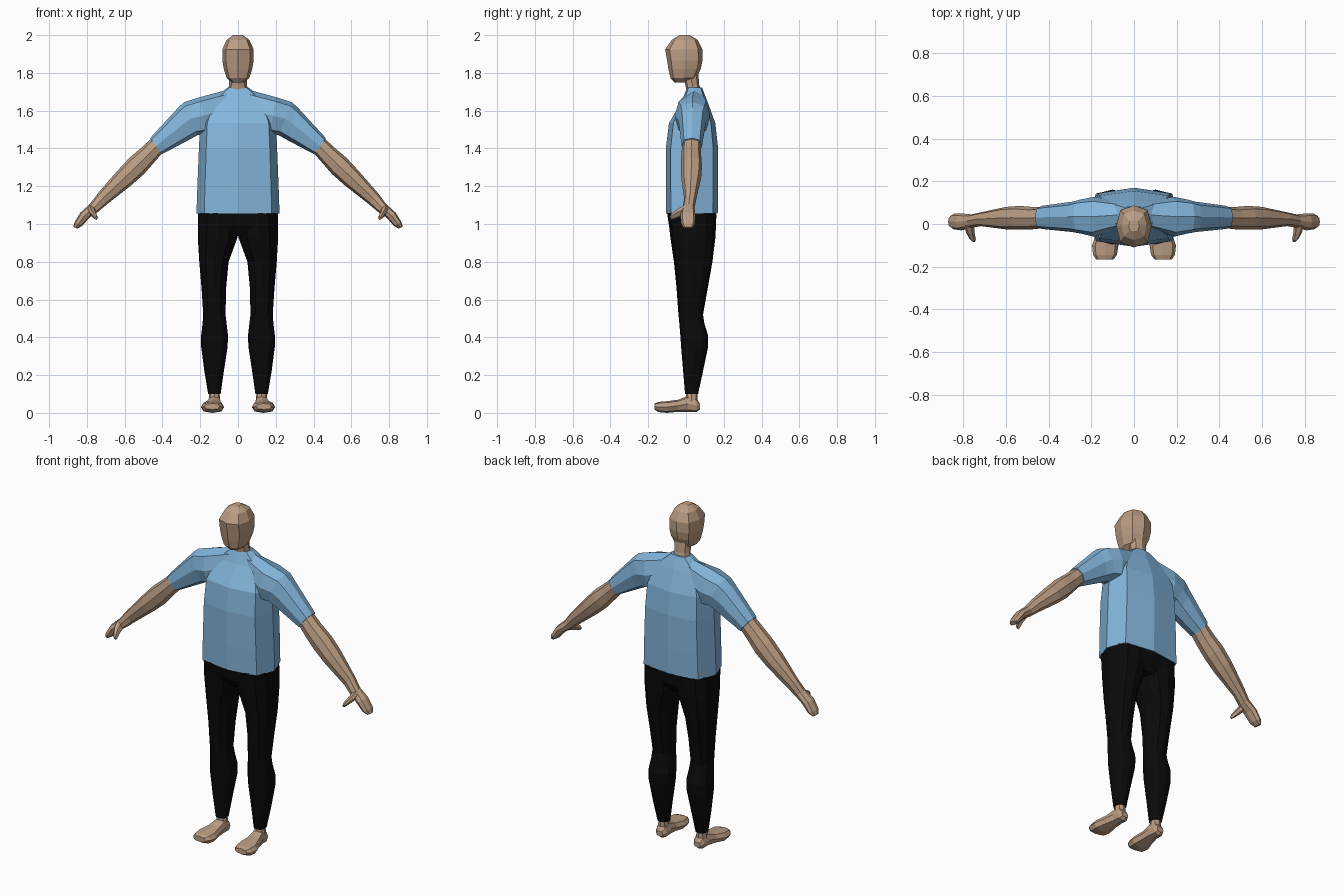
import bpy, bmesh
from math import cos, sin, pi
from mathutils import Vector


def mat(name, col):
    m = bpy.data.materials.new(name)
    m.diffuse_color = (*col, 1)
    return m


SKIN = mat("skin", (0.50, 0.34, 0.23))
BLUE = mat("blue_cloth", (0.23, 0.47, 0.72))
BLACK = mat("black_cloth", (0.003, 0.003, 0.003))


def ring(c, u, v, n, p):
    # superellipse section spanned by half-axes u and v
    c, u, v = Vector(c), Vector(u), Vector(v)
    pts = []
    for i in range(n):
        a = 2 * pi * i / n
        k = [(abs(t) ** p if abs(t) > 1e-6 else 0) * (1 if t > 0 else -1) for t in (cos(a), sin(a))]
        pts.append(c + u * k[0] + v * k[1])
    return pts


def loft(name, rings, material):
    bm = bmesh.new()
    rows = [[bm.verts.new(p) for p in r] for r in rings]
    n = len(rows[0])
    for a, b in zip(rows, rows[1:]):
        for i in range(n):
            j = (i + 1) % n
            bm.faces.new((a[i], a[j], b[j], b[i]))
    bm.faces.new(rows[0])
    bm.faces.new(rows[-1])
    bmesh.ops.recalc_face_normals(bm, faces=bm.faces)
    me = bpy.data.meshes.new(name)
    bm.to_mesh(me)
    bm.free()
    ob = bpy.data.objects.new(name, me)
    bpy.context.collection.objects.link(ob)
    me.materials.append(material)
    return ob


def upright(rows, n, p):
    # rows: z, x min, x max, y front, y back
    return [ring(((x0 + x1) / 2, (y0 + y1) / 2, z), ((x1 - x0) / 2, 0, 0),
                 (0, (y1 - y0) / 2, 0), n, p) for z, x0, x1, y0, y1 in rows]


def limb(rows, n, p, s):
    # rows: upper edge x,z, lower edge x,z, y front, y back
    return [ring((s * (tx + bx) / 2, (y0 + y1) / 2, (tz + bz) / 2),
                 (s * (tx - bx) / 2, 0, (tz - bz) / 2), (0, (y1 - y0) / 2, 0), n, p)
            for tx, tz, bx, bz, y0, y1 in rows]


def union(base, parts):
    bpy.context.view_layer.objects.active = base
    for o in parts:
        m = base.modifiers.new("union", 'BOOLEAN')
        m.operation = 'UNION'
        m.solver = 'EXACT'
        m.object = o
        bpy.ops.object.modifier_apply(modifier=m.name)
        bpy.data.objects.remove(o)


# head and neck
loft("head", upright([
    (1.75, -.03, .03, -.062, 0), (1.772, -.06, .06, -.082, .055),
    (1.82, -.075, .075, -.093, .078), (1.865, -.083, .083, -.1, .087),
    (1.925, -.083, .083, -.11, .087), (1.975, -.06, .06, -.075, .062),
    (2.0, -.025, .025, -.035, .018)], 8, .75), SKIN)
loft("neck", upright([(1.69, -.055, .055, .005, .085), (1.735, -.048, .048, -.003, .07),
                      (1.80, -.048, .048, -.02, .065)], 8, .9), SKIN)

# shirt: torso joined with two sleeves
torso = loft("shirt", upright([
    (1.055, -.22, .22, -.105, .168), (1.2, -.215, .215, -.107, .17),
    (1.40, -.207, .207, -.107, .17), (1.535, -.2, .2, -.09, .155),
    (1.65, -.155, .155, -.022, .113), (1.722, -.055, .055, .005, .085)], 8, .6), BLUE)
sleeves = [loft("sleeve", limb([
    (.04, 1.715, .04, 1.50, -.01, .10), (.20, 1.672, .17, 1.475, -.06, .128),
    (.285, 1.645, .215, 1.47, -.045, .115), (.315, 1.618, .26, 1.445, -.038, .105),
    (.465, 1.455, .402, 1.37, -.023, .085)], 8, .75, s), BLUE) for s in (-1, 1)]
union(torso, sleeves)

# trousers: pelvis joined with two legs
pelvis = loft("trousers", upright([
    (1.058, -.213, .213, -.1, .16), (.99, -.213, .213, -.09, .158),
    (.94, -.15, .15, -.06, .13)], 12, .7), BLACK)
legs = []
for s in (-1, 1):
    rows = [(1.05, -.01, .212, -.096, .161), (.93, .002, .213, -.083, .156),
            (.8, .05, .205, -.064, .14), (.66, .063, .193, -.05, .115),
            (.52, .066, .184, -.04, .09), (.47, .06, .188, -.035, .098),
            (.41, .053, .195, -.03, .117), (.35, .055, .195, -.026, .117),
            (.22, .075, .178, -.015, .09), (.1, .092, .158, -.005, .064)]
    legs.append(loft("leg", upright([(z, s * a, s * b, c, d) for z, a, b, c, d in rows], 12, .85), BLACK))
union(pelvis, legs)

for s, side in ((-1, "left"), (1, "right")):
    # forearm and flat hand
    arm = loft(side + "_arm", limb([
        (.435, 1.475, .375, 1.405, -.018, .08), (.51, 1.405, .445, 1.325, -.025, .08),
        (.575, 1.35, .497, 1.265, -.026, .085), (.64, 1.28, .565, 1.205, -.025, .08),
        (.74, 1.165, .695, 1.103, -.01, .055), (.785, 1.105, .74, 1.065, -.018, .045),
        (.835, 1.06, .785, 1.035, -.03, .05), (.865, 1.01, .825, .99, -.025, .048),
        (.872, .985, .85, .975, -.012, .035)], 8, .85, s), SKIN)
    # thumb
    thumb = loft("thumb", [ring((s * x, y, z), (s * r, 0, r * .4), (0, -r * .4, r), 6, 1)
                           for x, y, z, r in ((.775, .0, 1.075, .024), (.768, -.04, 1.057, .02),
                                              (.757, -.07, 1.04, .015), (.752, -.082, 1.03, .008))], SKIN)
    union(arm, [thumb])
    # foot and ankle
    rows = [(.073, .124, .022, .018, .05), (.055, .124, .034, .004, .075),
            (.01, .125, .036, .005, .09), (-.04, .13, .045, .006, .07),
            (-.10, .135, .062, 0, .062), (-.145, .136, .056, .004, .058),
            (-.167, .137, .04, .018, .05)]
    foot = loft(side + "_foot", [ring((s * x, y, (z0 + z1) / 2), (w, 0, 0), (0, 0, (z1 - z0) / 2), 8, .8)
                                 for y, x, w, z0, z1 in rows], SKIN)
    ankle = loft("ankle", upright([(.13, s * .1, s * .152, .002, .06), (.085, s * .096, s * .154, 0, .06),
                                   (.04, s * .094, s * .158, -.01, .06)], 8, .9), SKIN)
    union(foot, [ankle])
